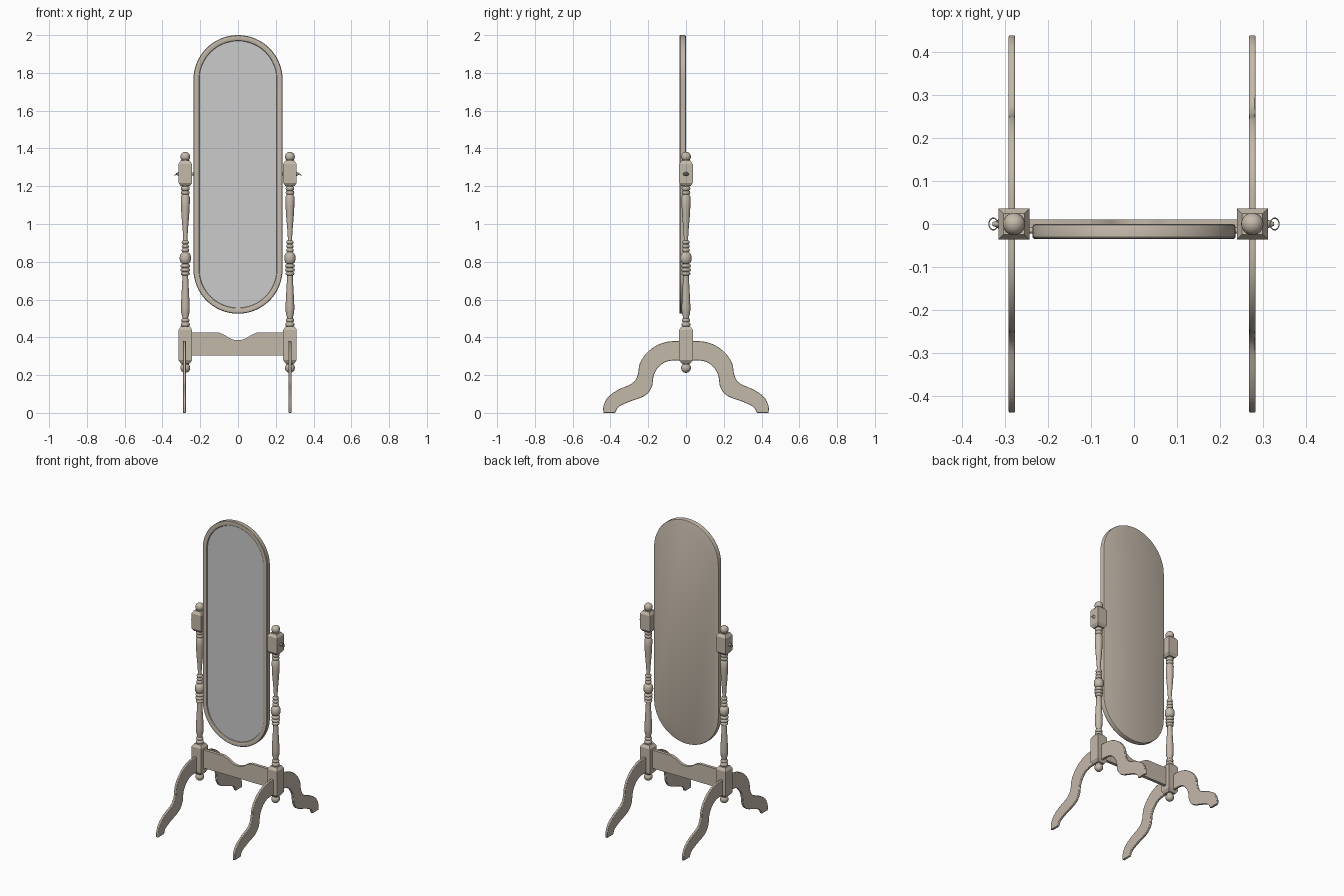
import bpy, bmesh, math
from mathutils import Vector, Matrix

if "Cube" in bpy.data.objects:
    bpy.data.objects.remove(bpy.data.objects["Cube"])

wood = bpy.data.materials.new("wood")
wood.diffuse_color = (0.55, 0.48, 0.40, 1)
wood.use_nodes = True
wood.node_tree.nodes["Principled BSDF"].inputs["Base Color"].default_value = wood.diffuse_color


def finish(name, bm, mat=wood, angle=35, bevel=0):
    bmesh.ops.recalc_face_normals(bm, faces=bm.faces)
    me = bpy.data.meshes.new(name)
    bm.to_mesh(me)
    bm.free()
    ob = bpy.data.objects.new(name, me)
    bpy.context.collection.objects.link(ob)
    if mat:
        me.materials.append(mat)
    if bevel:
        m = ob.modifiers.new("bevel", 'BEVEL')
        m.width, m.segments, m.limit_method = bevel, 2, 'ANGLE'
        m.angle_limit = math.radians(50)
    bpy.ops.object.select_all(action='DESELECT')
    ob.select_set(True)
    bpy.context.view_layer.objects.active = ob
    bpy.ops.object.shade_smooth_by_angle(angle=math.radians(angle))
    return ob


def loft(name, loops, caps=(True, True), **kw):
    bm = bmesh.new()
    rings = [[bm.verts.new(p) for p in lp] for lp in loops]
    n = len(rings[0])
    for a, b in zip(rings, rings[1:]):
        for i in range(n):
            bm.faces.new((a[i], a[(i + 1) % n], b[(i + 1) % n], b[i]))
    for cap, ring in zip(caps, (rings[0], rings[-1])):
        if cap:
            bm.faces.new(ring)
    return finish(name, bm, **kw)


def lathe(name, profile, x, n=24, turn=0.0, **kw):
    return loft(name, [[(x + r * math.cos(turn + 2 * math.pi * i / n),
                         r * math.sin(turn + 2 * math.pi * i / n), z)
                        for i in range(n)] for r, z in profile], **kw)


def spline(pts, steps=6):
    p = [Vector(q) for q in pts]
    p = [2 * p[0] - p[1]] + p + [2 * p[-1] - p[-2]]
    out = []
    for a, b, c, d in zip(p, p[1:], p[2:], p[3:]):
        for k in range(steps):
            t = k / steps
            out.append(0.5 * (2 * b + (c - a) * t + (2 * a - 5 * b + 4 * c - d) * t * t
                              + (3 * b - a - 3 * c + d) * t ** 3))
    return out + [p[-2]]


def bead(r, z, core, h, n=4):
    # rounded ring of half height h, listed from top to bottom
    return [(core + (r - core) * math.sin(math.pi * k / n), z + h * math.cos(math.pi * k / n))
            for k in range(n + 1)]


def ball(r, z, n=12):
    return [(max(r * math.sin(math.pi * k / n), 0.0005), z + r * math.cos(math.pi * k / n))
            for k in range(n + 1)]


# oval frame and glass
def capsule(inset, y, R=0.236, z0=0.761, z1=1.764, n=32):
    r = R - inset
    return ([(r * math.cos(math.pi * i / n), y, z1 + r * math.sin(math.pi * i / n)) for i in range(n + 1)]
            + [(-r * math.cos(math.pi * i / n), y, z0 - r * math.sin(math.pi * i / n)) for i in range(n + 1)])


loft("mirror_frame", [capsule(*s) for s in
     ((0.007, 0.0), (0.002, -0.002), (0, -0.007), (0, -0.030), (0.003, -0.034), (0.007, -0.035),
      (0.025, -0.035), (0.029, -0.033), (0.031, -0.029), (0.031, -0.022))], caps=(True, False))
loft("mirror_glass", [capsule(0.030, -0.022), capsule(0.030, -0.026)], mat=None)

# cross rail with scooped top edge
top = spline([(-0.10, 0.425), (-0.07, 0.412), (-0.035, 0.391), (0, 0.385),
              (0.035, 0.391), (0.07, 0.412), (0.10, 0.425)])
rail = [(-0.25, 0.305), (-0.25, 0.425)] + [tuple(p) for p in top] + [(0.25, 0.425), (0.25, 0.305)]
loft("cross_rail", [[(x, y, z) for x, z in rail] for y in (-0.01, 0.01)])

# leg arch outline (half, mirrored front to back)
upper = spline([(0, 0.380), (0.09, 0.378), (0.155, 0.357), (0.21, 0.315), (0.245, 0.26), (0.256, 0.20),
                (0.285, 0.157), (0.36, 0.122), (0.412, 0.085), (0.436, 0.04), (0.438, 0)])
lower = spline([(0.375, 0), (0.358, 0.030), (0.31, 0.055), (0.22, 0.090), (0.182, 0.135),
                (0.170, 0.20), (0.14, 0.248), (0.09, 0.275), (0, 0.277)])
half = [tuple(p) for p in upper + lower]
arch = half + [(-y, z) for y, z in half[::-1][1:-1]]

# turned post profile, top to bottom
spindle = ([(0.020, 1.21)] + bead(0.023, 1.188, 0.017, 0.011) + bead(0.023, 1.166, 0.017, 0.010)
           + [(0.019, 1.152), (0.024, 1.142), (0.0235, 1.10), (0.020, 1.04), (0.014, 0.97), (0.011, 0.92)]
           + bead(0.019, 0.903, 0.012, 0.010) + bead(0.019, 0.882, 0.012, 0.010)
           + bead(0.020, 0.861, 0.013, 0.010) + bead(0.030, 0.819, 0.014, 0.030, 10)
           + bead(0.026, 0.778, 0.016, 0.010) + bead(0.026, 0.757, 0.016, 0.010)
           + bead(0.024, 0.737, 0.015, 0.009)
           + [(0.015, 0.722), (0.016, 0.70), (0.020, 0.63), (0.0235, 0.56), (0.022, 0.53), (0.016, 0.507)]
           + bead(0.022, 0.490, 0.015, 0.010) + bead(0.024, 0.468, 0.017, 0.011) + [(0.02, 0.445)])


def block(name, x, z0, z1):
    q = math.sqrt(2)
    lathe(name, [(0.024 * q, z0), (0.036 * q, z0 + 0.018), (0.036 * q, z1 - 0.018), (0.024 * q, z1)],
          x, n=4, turn=math.pi / 4, angle=20)


for side, s, x, leg_x in (("left", -1, -0.279, -0.284), ("right", 1, 0.275, 0.275)):
    lathe(side + "_post", spindle, x, angle=50)
    block(side + "_upper_block", x, 1.20, 1.335)
    block(side + "_lower_block", x, 0.262, 0.457)
    # end balls with short collars
    lathe(side + "_top_ball", ball(0.026, 1.356), x)
    lathe(side + "_top_collar", [(0.019, 1.325), (0.019, 1.341)], x)
    lathe(side + "_bottom_ball", ball(0.026, 0.238), x)
    lathe(side + "_bottom_collar", [(0.019, 0.253), (0.019, 0.272)], x)
    # leg
    loft(side + "_leg", [[(leg_x + dx, y, z) for y, z in arch] for dx in (-0.0075, 0.0075)], bevel=0.003)

    # pivot pin into the frame, outer screw cone and tilted ring
    def rod(name, x0, x1, r0, r1, y=0.0, z=1.265):
        loft(name, [[(cx, y + r * math.cos(k * math.pi / 8), z + r * math.sin(k * math.pi / 8))
                     for k in range(16)] for cx, r in ((x0, r0), (x1, r1))])

    rod(side + "_pivot_pin", s * 0.225, s * 0.25, 0.007, 0.007, y=-0.015)
    rod(side + "_screw_cone", x + s * 0.034, x + s * 0.05, 0.011, 0.004)
    bm = bmesh.new()
    tilt = Matrix.Translation((s * 0.327, 0, 1.264)) @ Matrix.Rotation(s * math.radians(40), 4, 'Y')
    grid = [[bm.verts.new(tilt @ Vector(((0.0135 + 0.0015 * math.cos(b)) * math.cos(a),
                                        (0.0135 + 0.0015 * math.cos(b)) * math.sin(a),
                                        0.0015 * math.sin(b))))
             for b in (k * math.pi / 3 for k in range(6))] for a in (k * math.pi / 12 for k in range(24))]
    for i in range(24):
        for j in range(6):
            k, m = (i + 1) % 24, (j + 1) % 6
            bm.faces.new((grid[i][j], grid[k][j], grid[k][m], grid[i][m]))
    finish(side + "_screw_ring", bm, angle=70)
